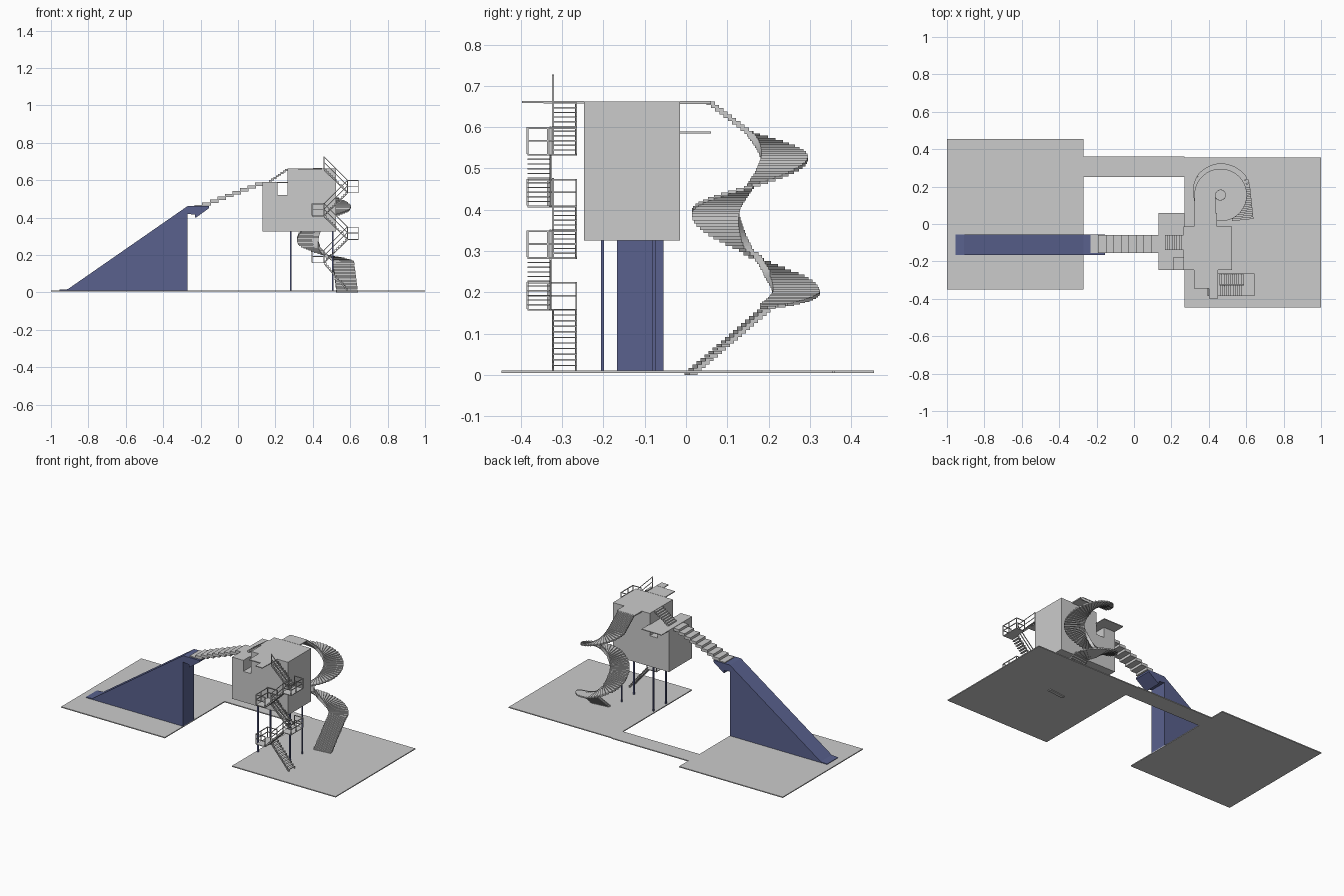
import bpy, bmesh
from math import cos, sin, radians, atan2
from mathutils import Vector, Matrix

if "Cube" in bpy.data.objects:
    bpy.data.objects.remove(bpy.data.objects["Cube"])

blue = bpy.data.materials.new("blue")
blue.diffuse_color = (0.10, 0.12, 0.27, 1)
blue.use_nodes = True
blue.node_tree.nodes["Principled BSDF"].inputs["Base Color"].default_value = blue.diffuse_color


def finish(name, bm, mat=None):
    bmesh.ops.recalc_face_normals(bm, faces=bm.faces)
    me = bpy.data.meshes.new(name)
    bm.to_mesh(me)
    bm.free()
    ob = bpy.data.objects.new(name, me)
    bpy.context.collection.objects.link(ob)
    if mat:
        me.materials.append(mat)
    return ob


def add_box(bm, x0, x1, y0, y1, z0, z1):
    m = Matrix.Translation(((x0 + x1) / 2, (y0 + y1) / 2, (z0 + z1) / 2))
    m = m @ Matrix.Diagonal((x1 - x0, y1 - y0, z1 - z0, 1))
    bmesh.ops.create_cube(bm, size=1, matrix=m)


def boxes(name, items, mat=None):
    bm = bmesh.new()
    for b in items:
        add_box(bm, *b)
    return finish(name, bm, mat)


def add_bar(bm, a, b, w=0.004):
    a, b = Vector(a), Vector(b)
    d = b - a
    m = Matrix.Translation((a + b) / 2) @ d.to_track_quat('Z', 'Y').to_matrix().to_4x4()
    bmesh.ops.create_cube(bm, size=1, matrix=m @ Matrix.Diagonal((w, w, d.length, 1)))


def prism(name, pts, y0, y1, mat=None):
    bm = bmesh.new()
    f = bm.faces.new([bm.verts.new((x, y0, z)) for x, z in pts])
    r = bmesh.ops.extrude_face_region(bm, geom=[f])
    bmesh.ops.translate(bm, vec=(0, y1 - y0, 0),
                        verts=[v for v in r['geom'] if isinstance(v, bmesh.types.BMVert)])
    return finish(name, bm, mat)


# Ground plates and the path joining them
boxes("ground_left", [(-1, -0.27, -0.35, 0.455, 0.005, 0.011)])
boxes("ground_right", [(0.27, 1, -0.447, 0.355, 0.005, 0.011)])
boxes("ground_path", [(-0.27, 0.27, 0.25, 0.36, 0.005, 0.011)])

# Straight blue slide
prism("straight_slide", [(-0.955, 0.009), (-0.955, 0.014), (-0.91, 0.017), (-0.27, 0.461),
                         (-0.155, 0.461), (-0.155, 0.45), (-0.228, 0.397), (-0.23, 0.415),
                         (-0.27, 0.42), (-0.27, 0.009)], -0.167, -0.055, blue)

# Raised house: main block and stepped lower wing
boxes("house_block", [(0.265, 0.525, -0.247, -0.014, 0.325, 0.662)])
prism("house_wing", [(0.13, 0.325), (0.265, 0.325), (0.265, 0.52), (0.21, 0.52),
                     (0.21, 0.585), (0.13, 0.585)], -0.247, -0.014)
boxes("wing_deck", [(0.13, 0.27, -0.18, 0.06, 0.585, 0.590),
                    (0.13, 0.21, -0.247, -0.18, 0.585, 0.590)])
boxes("roof_ledges", [(0.32, 0.45, -0.345, -0.247, 0.657, 0.663),
                      (0.40, 0.45, -0.397, -0.345, 0.659, 0.664),
                      (0.32, 0.445, -0.014, 0.06, 0.656, 0.663)])
boxes("house_legs", [(x - 0.004, x + 0.004, y - 0.004, y + 0.004, 0.01, 0.326)
                     for x in (0.283, 0.507) for y in (-0.202, -0.078)], blue)

# Long and short stairs from the slide top to the roof
n = 9
boxes("long_stair", [(-0.232 + 0.0405 * i, -0.186 + 0.0405 * i, -0.155, -0.06,
                      0.448 + 0.0152 * i, 0.466 + 0.0152 * i) for i in range(n)])
boxes("short_stair", [(0.165 + 0.0125 * i, 0.18 + 0.0125 * i, -0.14, -0.06,
                       0.590 + 0.0085 * i, 0.600 + 0.0085 * i) for i in range(8)])

# Zigzag stair tower
LX, RX = 0.46, 0.585
YB, YM, YF = -0.266, -0.322, -0.384
levels = [0.011, 0.16, 0.285, 0.41, 0.535, 0.66]
treads, rails, landings = bmesh.new(), bmesh.new(), bmesh.new()
for k in range(5):
    z0, z1 = levels[k], levels[k + 1]
    x0, x1 = (RX, LX) if k % 2 == 0 else (LX, RX)
    ya, yb = (YM, YB) if k % 2 == 0 else (YF, -0.328)
    steps = 11
    dx = (x1 - x0) / steps
    for i in range(steps):
        xa = x0 + dx * i
        z = z0 + (z1 - z0) * (i + 1) / steps
        lo, hi = sorted((xa, xa + dx * 1.2))
        add_box(treads, lo, hi, ya, yb, z - 0.003, z)
        # sawtooth riser edges on the stringers
        for y in ((YM, YB) if k % 2 == 0 else (yb,)):
            add_bar(treads, (xa, y, z - (z1 - z0) / steps), (xa, y, z), 0.003)
    for y in ((YM, YB) if k % 2 == 0 else (yb,)):
        add_bar(treads, (x0, y, z0 - 0.002), (x1, y, z1 - 0.006), 0.005)
    # handrail beside the middle of the tower
    if k > 0:
        ym = YM if k % 2 == 0 else yb
        for h in (0.035, 0.065):
            add_bar(rails, (x0, ym, z0 + h), (x1, ym, z1 + h))
        for xx, zz in ((x0, z0), (x1, z1)):
            add_bar(rails, (xx, ym, zz), (xx, ym, zz + 0.067))
    # landing with guard rail on three sides
    if k < 4:
        inner, outer = (LX, 0.395) if k % 2 == 0 else (RX, 0.643)
        lo, hi = sorted((inner, outer))
        add_box(landings, lo, hi, YF, YB, z1 - 0.004, z1)
        loop = [(inner, YF), (outer, YF), (outer, YB), (inner, YB)]
        for (ax, ay), (bx, by) in zip(loop, loop[1:]):
            for h in (0.032, 0.063):
                add_bar(rails, (ax, ay, z1 + h), (bx, by, z1 + h))
        for x, y in loop + [(outer, -0.335)]:
            add_bar(rails, (x, y, z1), (x, y, z1 + 0.065))
finish("tower_treads", treads)
finish("tower_rails", rails)
finish("tower_landings", landings)

# Spiral slide: overlapping slabs along a helix with straight ends
CX, CY = 0.463, 0.155
keys = [(180, .585, .083), (90, .525, .083), (0, .455, .083), (-90, .395, .083),
        (-180, .295, .088), (-225, .245, .106), (-270, .2, .112), (-335, .165, .112)]
path = [Vector((CX - .083, 0.06, 0.658))]
for (a0, z0, r0), (a1, z1, r1) in zip(keys, keys[1:]):
    for i in range(20):
        t = i / 20
        a, r = radians(a0 + (a1 - a0) * t), r0 + (r1 - r0) * t
        path.append(Vector((CX + r * cos(a), CY + r * sin(a), z0 + (z1 - z0) * t)))
path += [Vector((0.563, 0.2, 0.165)), Vector((0.583, 0.012, 0.004))]

dist = [0]
for a, b in zip(path, path[1:]):
    dist.append(dist[-1] + (b - a).length)


def at(s):
    s = min(max(s, 0), dist[-1])
    j = next(i for i in range(len(dist) - 1) if dist[i + 1] >= s - 1e-9)
    return path[j].lerp(path[j + 1], (s - dist[j]) / (dist[j + 1] - dist[j]))


bm = bmesh.new()
N = 100
for i in range(N + 1):
    s = dist[-1] * i / N
    p, d = at(s), at(s + 0.012) - at(s - 0.012)
    m = Matrix.Translation(p) @ Matrix.Rotation(atan2(d.y, d.x), 4, 'Z')
    bmesh.ops.create_cube(bm, size=1, matrix=m @ Matrix.Diagonal((0.02, 0.114, 0.008, 1)))
finish("spiral_slide", bm)
